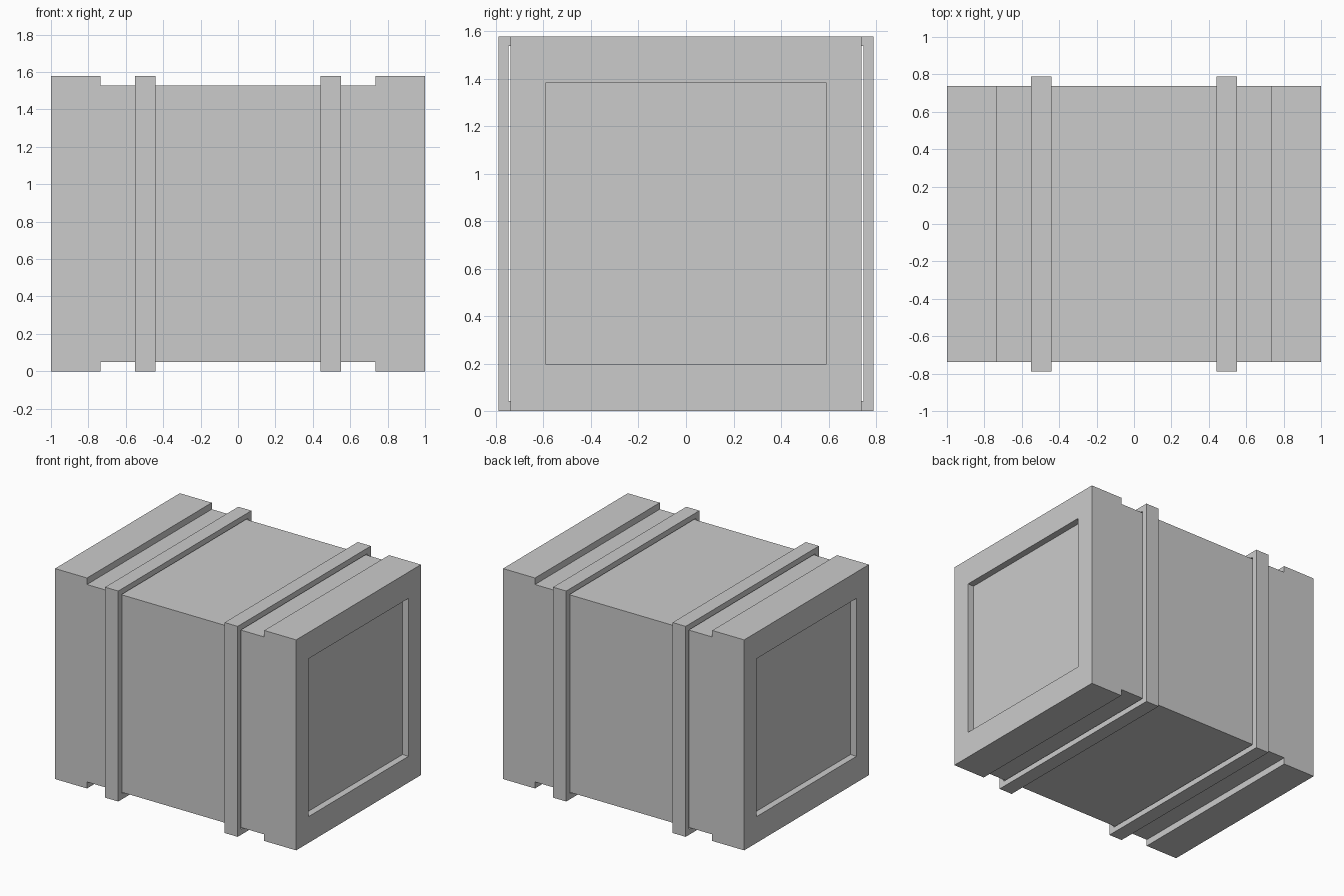
import bpy
import bmesh
from mathutils import Vector

if "Cube" in bpy.data.objects:
    bpy.data.objects.remove(bpy.data.objects["Cube"])

HEIGHT = 1.578            # overall height, also overall depth over the bands
MID_Z = HEIGHT / 2
BODY_Y = 0.739            # half depth of the body
STEP = 0.049              # how far the end blocks and bands stand proud
PANEL = 0.592             # half size of the square recess in each end
PANEL_DEPTH = 0.05


def extrude_profile(name, points, direction):
    """Make a solid by sweeping a closed planar outline along a vector."""
    bm = bmesh.new()
    face = bm.faces.new([bm.verts.new(p) for p in points])
    swept = bmesh.ops.extrude_face_region(bm, geom=[face], use_keep_orig=True)
    verts = [g for g in swept["geom"] if isinstance(g, bmesh.types.BMVert)]
    bmesh.ops.translate(bm, verts=verts, vec=direction)
    bmesh.ops.recalc_face_normals(bm, faces=bm.faces)
    mesh = bpy.data.meshes.new(name)
    obj = bpy.data.objects.new(name, mesh)
    bpy.context.collection.objects.link(obj)
    return obj, bm


def finish(obj, bm):
    bm.to_mesh(obj.data)
    bm.free()


# Crate body: waisted side outline with taller blocks at both ends
upper = [(1, MID_Z), (0.735, MID_Z), (0.735, MID_Z - STEP)]
quarter = upper + [(-x, z) for x, z in reversed(upper)]
outline = quarter + [(-x, -z) for x, z in quarter]
body, bm = extrude_profile(
    "crate_body", [(x, -BODY_Y, z + MID_Z) for x, z in outline],
    Vector((0, 2 * BODY_Y, 0)))

# Square recessed panel in each end
ends = [f for f in bm.faces if abs(f.normal.x) > 0.9
        and abs(f.calc_center_median().x) > 0.99]
bmesh.ops.inset_individual(bm, faces=ends, thickness=0.1)
for f in ends:
    for v in f.verts:
        v.co.y = PANEL if v.co.y > 0 else -PANEL
        v.co.z = MID_Z + (PANEL if v.co.z > MID_Z else -PANEL)
for f in bmesh.ops.extrude_discrete_faces(bm, faces=ends)["faces"]:
    for v in f.verts:
        v.co.x -= PANEL_DEPTH * (1 if v.co.x > 0 else -1)
finish(body, bm)

# Straps: square hoops around the body, mirrored to the other end
straps, bm = extrude_profile(
    "straps",
    [(0.441, y * MID_Z, MID_Z + z * MID_Z)
     for y, z in ((-1, -1), (1, -1), (1, 1), (-1, 1))],
    Vector((0.109, 0, 0)))
sides = [f for f in bm.faces if abs(f.normal.x) > 0.9]
bmesh.ops.inset_individual(bm, faces=sides, thickness=STEP + 0.01)
# open the middle and line the hoop's inner side
loops = [e for f in sides for e in f.edges]
bmesh.ops.delete(bm, geom=sides, context='FACES_ONLY')
bmesh.ops.bridge_loops(bm, edges=loops)
bmesh.ops.recalc_face_normals(bm, faces=bm.faces)
finish(straps, bm)
mirror = straps.modifiers.new("mirror", 'MIRROR')
mirror.use_axis[0] = True
